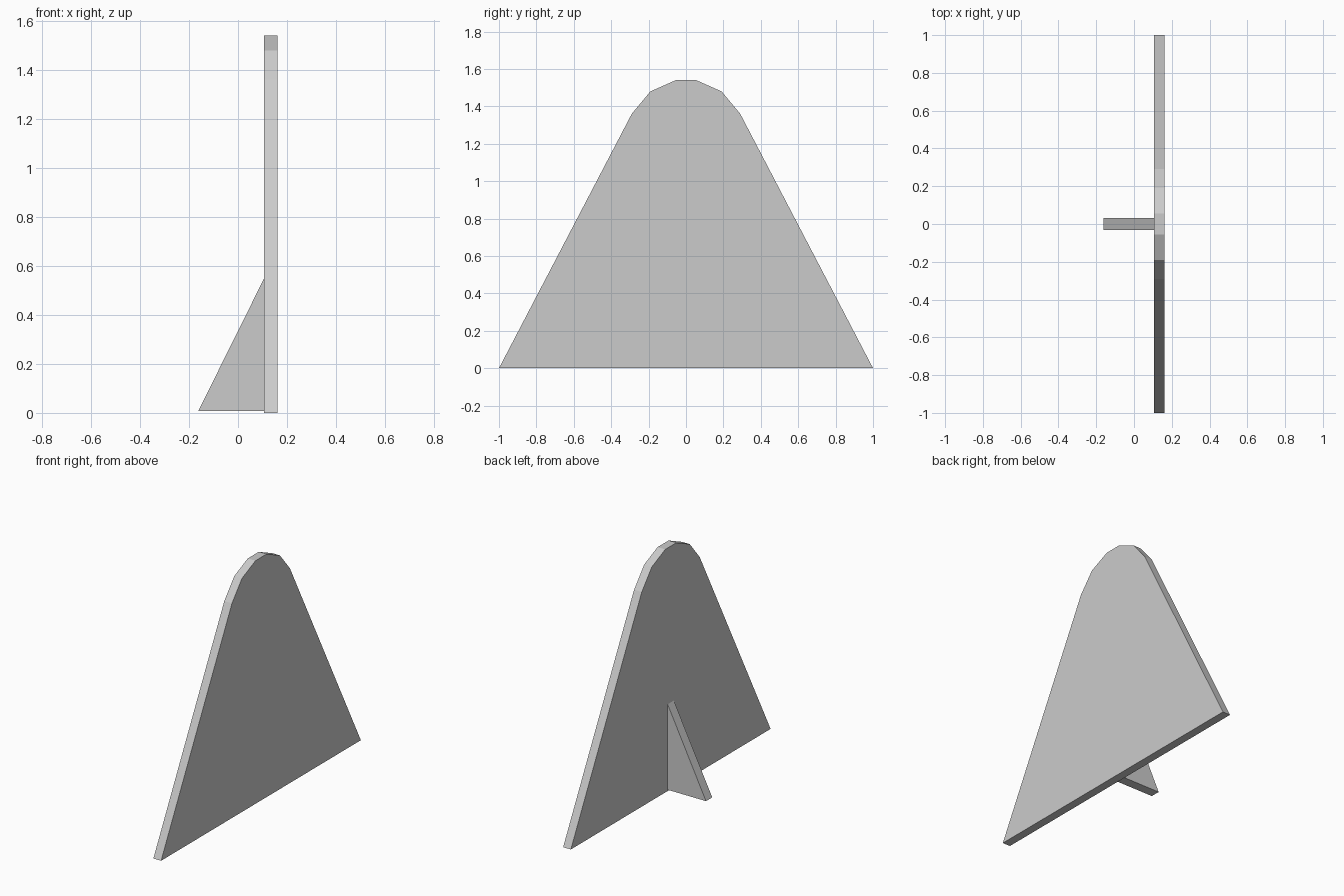
import bpy
import bmesh
from mathutils import Vector

cube = bpy.data.objects.get("Cube")
if cube:
    bpy.data.objects.remove(cube, do_unlink=True)

# Single plain grey
grey = bpy.data.materials.new("light_grey")
grey.use_nodes = True
colour = (0.6, 0.6, 0.6, 1)
grey.diffuse_color = colour
grey.node_tree.nodes["Principled BSDF"].inputs["Base Color"].default_value = colour


def extruded_panel(name, outline, offset):
    """Flat outline pushed along offset into a solid slab."""
    bm = bmesh.new()
    face = bm.faces.new([bm.verts.new(p) for p in outline])
    result = bmesh.ops.extrude_face_region(bm, geom=[face], use_keep_orig=True)
    moved = [v for v in result["geom"] if isinstance(v, bmesh.types.BMVert)]
    bmesh.ops.translate(bm, verts=moved, vec=Vector(offset))
    bmesh.ops.recalc_face_normals(bm, faces=bm.faces[:])
    mesh = bpy.data.meshes.new(name)
    bm.to_mesh(mesh)
    bm.free()
    mesh.materials.append(grey)
    obj = bpy.data.objects.new(name, mesh)
    bpy.context.collection.objects.link(obj)
    return obj


# Upright board: tapered sides with a faceted rounded top, mirrored in y
board_back, board_thickness = 0.107, 0.054
half = [(1.0, 0.0), (0.29, 1.36), (0.19, 1.48), (0.055, 1.54)]
profile = half + [(-y, z) for y, z in reversed(half)]
extruded_panel("board", [(board_back, y, z) for y, z in profile],
               (board_thickness, 0, 0))

# Triangular prop standing behind the board
prop_half = 0.031
triangle = [(-0.162, 0.008), (board_back, 0.008), (board_back, 0.55)]
extruded_panel("support_prop", [(x, -prop_half, z) for x, z in triangle],
               (0, 2 * prop_half, 0))
